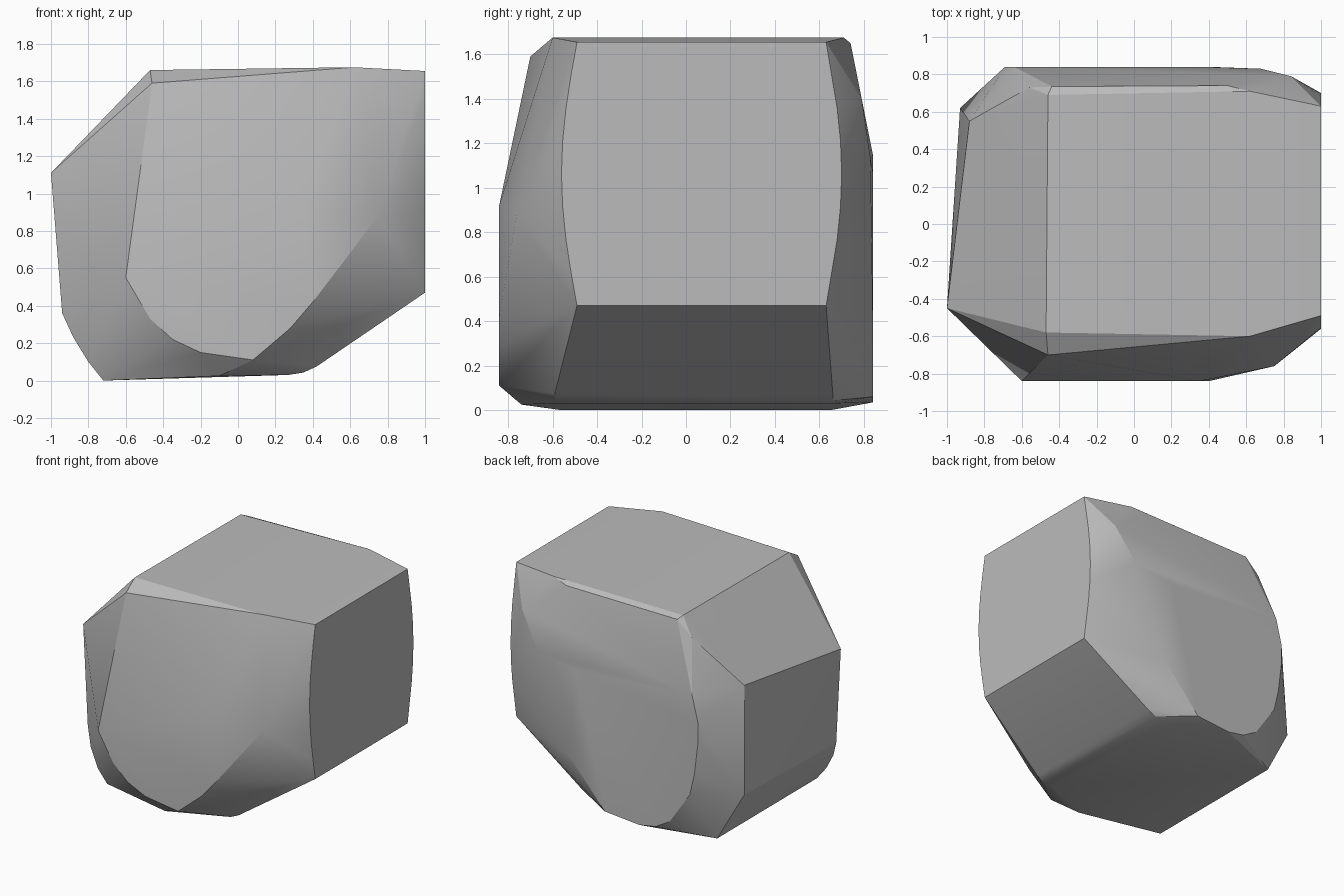
import bpy
import bmesh
import math

cube = bpy.data.objects.get("Cube")
if cube:
    bpy.data.objects.remove(cube, do_unlink=True)

# Stone colour
stone = bpy.data.materials.new("stone_grey")
stone.use_nodes = True
GREY = (0.5, 0.5, 0.5, 1)
stone.diffuse_color = GREY
stone.node_tree.nodes["Principled BSDF"].inputs["Base Color"].default_value = GREY

points = []

# Right-hand cut face, with bowed front and back edges
SIDE_LOW, SIDE_HIGH, BOW = 0.47, 1.655, 0.07
for i in range(9):
    t = i / 8
    z = SIDE_LOW + t * (SIDE_HIGH - SIDE_LOW)
    bulge = BOW * math.sin(math.pi * t)
    points += [(1, -0.49 - bulge, z), (1, 0.63 + bulge, z)]

# Top face
points += [(-0.47, -0.58, 1.66), (0.62, -0.6, 1.675), (0.62, 0.71, 1.675),
           (-0.46, 0.69, 1.66), (-0.44, 0.735, 1.64), (0.5, 0.74, 1.65)]

# Front facets and rounded front disc
points += [(-0.46, -0.7, 1.59), (-1, -0.45, 1.11), (0.75, -0.76, 0.88)]
for x, z in [(-0.6, 0.55), (-0.47, 0.33), (-0.35, 0.22), (-0.2, 0.15), (0.08, 0.11),
             (0.28, 0.28), (0.4, 0.42), (0.35, 0.92)]:
    points.append((x, -0.84, z))

# Back facets and rounded back disc
points += [(0.84, 0.79, 1.4), (0.68, 0.83, 1.13), (-0.56, 0.73, 1.53)]
for x, z in [(-0.64, 1.15), (-0.69, 0.95), (-0.69, 0.8), (-0.66, 0.55), (-0.62, 0.38),
             (-0.45, 0.13), (-0.33, 0.06), (-0.19, 0.035), (0.1, 0.06), (0.41, 0.41),
             (0.36, 1.07)]:
    points.append((x, 0.84, z))

# Left face
points += [(-0.88, 0.55, 1.18), (-0.93, 0.62, 0.38), (-0.94, -0.48, 0.36),
           (-0.88, -0.53, 0.23), (-0.8, -0.56, 0.1)]

# Underside with its rounded slope
points += [(-0.72, -0.56, 0), (-0.72, 0.65, 0), (-0.1, -0.74, 0.025)]
for x, z in [(0.27, 0.03), (0.35, 0.043), (0.42, 0.075)]:
    points += [(x, -0.59, z), (x, 0.66, z)]

# Boulder: the tight skin around all of the corners
bm = bmesh.new()
for p in points:
    bm.verts.new(p)
hull = bmesh.ops.convex_hull(bm, input=bm.verts)
loose = {g for g in hull["geom_interior"] + hull["geom_unused"]
         if isinstance(g, bmesh.types.BMVert)}
bmesh.ops.delete(bm, geom=list(loose), context="VERTS")
bmesh.ops.dissolve_limit(bm, angle_limit=math.radians(1.5),
                         verts=bm.verts, edges=bm.edges)
bmesh.ops.recalc_face_normals(bm, faces=bm.faces)

mesh = bpy.data.meshes.new("boulder")
bm.to_mesh(mesh)
bm.free()
mesh.materials.append(stone)
boulder = bpy.data.objects.new("boulder", mesh)
bpy.context.collection.objects.link(boulder)

# Soft blends on shallow facets, crisp main edges
bpy.context.view_layer.objects.active = boulder
boulder.select_set(True)
bpy.ops.object.shade_smooth_by_angle(angle=math.radians(20))
